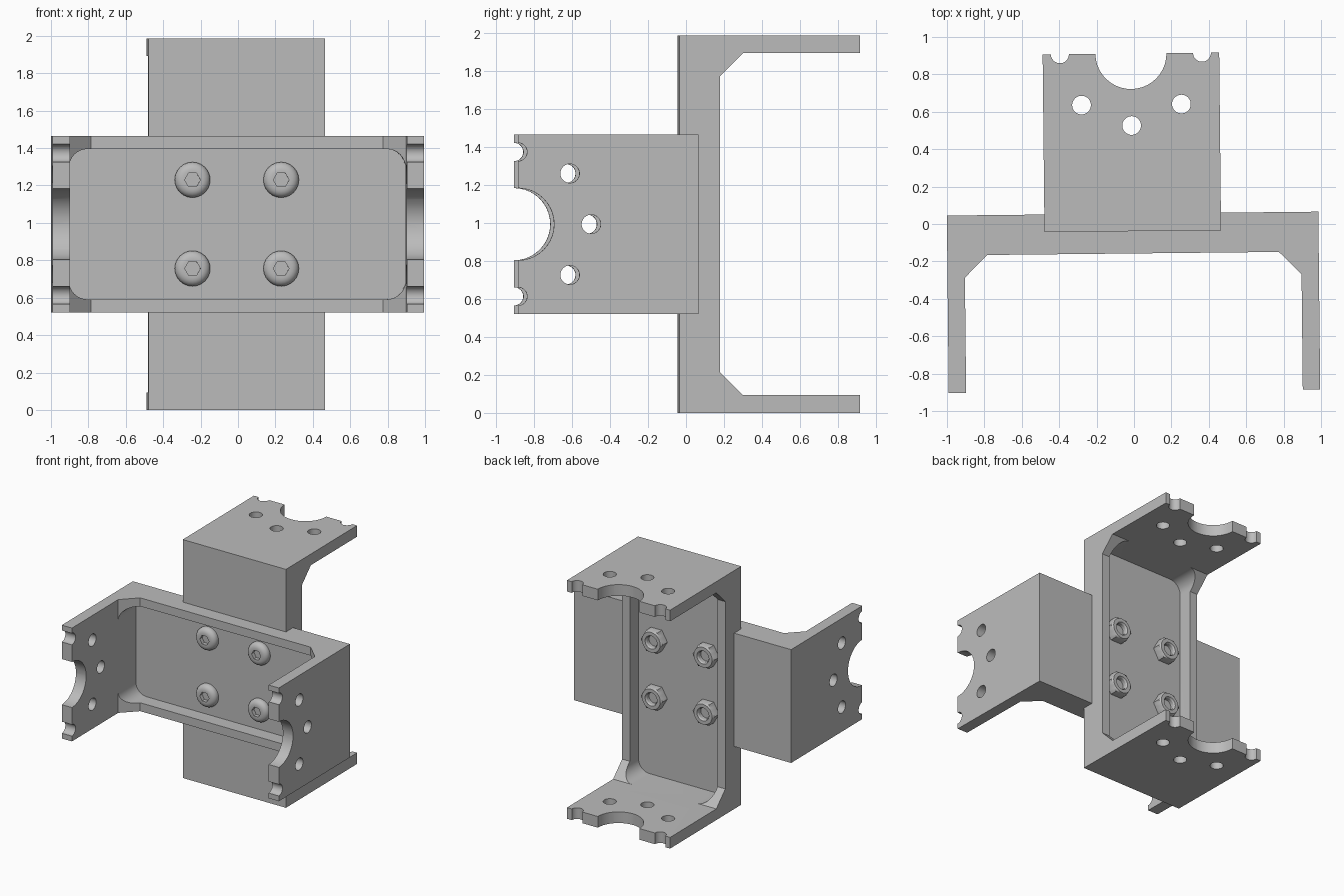
import bpy, bmesh
from math import cos, pi, radians, sin
from mathutils import Matrix, Vector

cube = bpy.data.objects.get("Cube")
if cube:
    bpy.data.objects.remove(cube, do_unlink=True)

# One plain grey for everything
grey = bpy.data.materials.new("machined_grey")
grey.use_nodes = True
colour = (0.5, 0.5, 0.5, 1)
grey.diffuse_color = colour
grey.node_tree.nodes["Principled BSDF"].inputs["Base Color"].default_value = colour

# Bracket sizes: half length, half height, arm inside, back, tip, rim, floor
HALF, TALL, INNER = 0.993, 0.472, 0.9
BACK, TIP, RIM, FLOOR, GUSSET = 0.047, -0.903, -0.166, -0.05, 0.12
BOLT = 0.237

# The whole assembly is turned slightly about the upright axis
frame = Matrix.Translation((-0.007, 0.0085, HALF)) @ Matrix.Rotation(radians(0.6), 4, "Z")
upright = Matrix.Rotation(pi, 4, Vector((1, 0, 1)))
backward = Matrix.Rotation(pi, 4, "Z")


def prism(bm, points, direction):
    """Extrude a closed outline along a direction."""
    face = bm.faces.new([bm.verts.new(p) for p in points])
    new = bmesh.ops.extrude_face_region(bm, geom=[face])["geom"]
    verts = [v for v in new if isinstance(v, bmesh.types.BMVert)]
    bmesh.ops.translate(bm, verts=verts, vec=direction)


def finish(bm, name, matrix=frame):
    bmesh.ops.recalc_face_normals(bm, faces=bm.faces[:])
    mesh = bpy.data.meshes.new(name)
    bm.to_mesh(mesh)
    bm.free()
    mesh.materials.append(grey)
    return place(mesh, name, matrix)


def place(mesh, name, matrix):
    obj = bpy.data.objects.new(name, mesh)
    bpy.context.collection.objects.link(obj)
    obj.matrix_world = matrix
    return obj


def smooth(obj):
    bpy.ops.object.select_all(action="DESELECT")
    obj.select_set(True)
    bpy.context.view_layer.objects.active = obj
    bpy.ops.object.shade_smooth_by_angle(angle=radians(30))


def hole(bm, y, z, radius):
    """Cutter cylinder that passes through both arms."""
    steps = 40
    ring = [(-1.1, y + radius * cos(2 * pi * i / steps), z + radius * sin(2 * pi * i / steps))
            for i in range(steps)]
    prism(bm, ring, (2.2, 0, 0))


# U-shaped body with corner gussets
side = [(HALF, BACK), (HALF, TIP), (INNER, TIP), (INNER, RIM - GUSSET), (INNER - GUSSET, RIM)]
outline = side + [(-x, y) for x, y in reversed(side)]
bm = bmesh.new()
prism(bm, [(x, y, -TALL) for x, y in outline], (0, 0, 2 * TALL))
front_bracket = finish(bm, "front_bracket")

# Cutter: rounded pocket, arm holes and tip notches
bm = bmesh.new()
corner, pocket_tall, arc = 0.1, 0.402, 8
pocket = []
for quarter, (sx, sz) in enumerate([(1, 1), (-1, 1), (-1, -1), (1, -1)]):
    for i in range(arc + 1):
        a = (quarter + i / arc) * pi / 2
        pocket.append((sx * (INNER - corner) + corner * cos(a), FLOOR,
                       sz * (pocket_tall - corner) + corner * sin(a)))
prism(bm, pocket, (0, -0.35, 0))
hole(bm, TIP, 0, 0.19)
hole(bm, -0.518, 0, 0.05)
for s in (-1, 1):
    hole(bm, TIP, s * 0.38, 0.048)
    hole(bm, -0.63, s * 0.267, 0.05)
cutter = finish(bm, "bracket_cutter")
cutter.hide_render = True

cut = front_bracket.modifiers.new("cutouts", "BOOLEAN")
cut.operation, cut.solver, cut.object = "DIFFERENCE", "EXACT", cutter
bpy.ops.object.select_all(action="DESELECT")
front_bracket.select_set(True)
bpy.context.view_layer.objects.active = front_bracket
bpy.ops.object.modifier_apply(modifier=cut.name)
bpy.data.objects.remove(cutter, do_unlink=True)
smooth(front_bracket)

# Same bracket again, upright and facing the back
place(front_bracket.data, "back_bracket", frame @ upright)


def stack(name, rings):
    """Loft round or six-sided rings (shape, radius, height) toward the front."""
    bm, steps, last = bmesh.new(), 24, None
    for shape, radius, height in rings:
        ring = []
        for i in range(steps):
            a = 2 * pi * i / steps
            r = radius
            if shape == "hex":
                r *= cos(pi / 6) / cos(a % (pi / 3) - pi / 6)
            ring.append(bm.verts.new((r * cos(a), -height, r * sin(a))))
        if last:
            for i in range(steps):
                j = (i + 1) % steps
                bm.faces.new((last[i], last[j], ring[j], ring[i]))
        else:
            bm.faces.new(ring)
        last = ring
    bm.faces.new(last)
    return finish(bm, name)


# Domed bolt head with a hex socket
dome = [("round", 0.05 + 0.045 * cos(a), 0.012 + 0.04 * sin(a))
        for a in [i * pi / 12 for i in range(7)]]
bolt = stack("bolt_head_1", [("round", 0.095, 0)] + dome
             + [("hex", 0.042, 0.052), ("hex", 0.042, 0.02)])

# Chamfered nut with the bolt end inside
nut = stack("nut_1", [("hex", 0.1, 0), ("hex", 0.1, 0.062), ("round", 0.084, 0.072),
                      ("round", 0.055, 0.072), ("round", 0.047, 0.06), ("round", 0.047, 0.03)])

# Four bolts in front, four nuts behind
spots = [(x, z) for x in (-BOLT, BOLT) for z in (-BOLT, BOLT)]
for part, turn, label in ((bolt, Matrix(), "bolt_head"), (nut, backward, "nut")):
    smooth(part)
    for i, (x, z) in enumerate(spots):
        spot = frame @ turn @ Matrix.Translation((x, FLOOR, z))
        if i:
            place(part.data, f"{label}_{i + 1}", spot)
        else:
            part.matrix_world = spot
